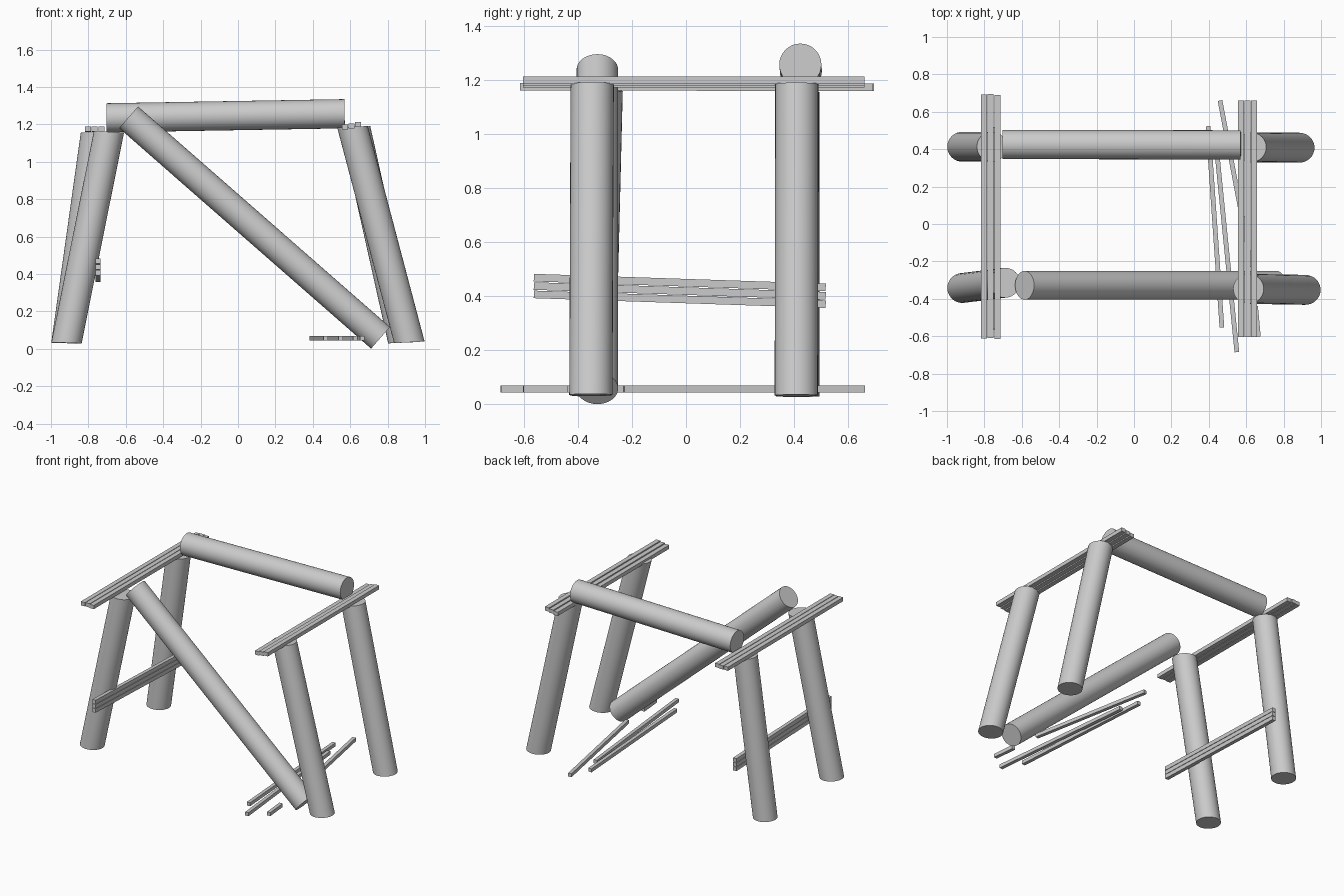
import bpy, bmesh
from mathutils import Vector
from math import cos, sin, tau

if "Cube" in bpy.data.objects:
    bpy.data.objects.remove(bpy.data.objects["Cube"])

Z = Vector((0, 0, 1))


def finish(name, bm, smooth):
    bmesh.ops.recalc_face_normals(bm, faces=bm.faces)
    mesh = bpy.data.meshes.new(name)
    bm.to_mesh(mesh)
    bm.free()
    ob = bpy.data.objects.new(name, mesh)
    bpy.context.collection.objects.link(ob)
    if smooth:
        bpy.ops.object.select_all(action='DESELECT')
        ob.select_set(True)
        bpy.context.view_layer.objects.active = ob
        bpy.ops.object.shade_smooth_by_angle()
    return ob


def pole(name, a, b, r, cap=None, sides=32):
    """Round pole from a to b; 'cap' is the normal of the saw cuts at its ends."""
    a, b = Vector(a), Vector(b)
    axis = (b - a).normalized()
    cap = axis if cap is None else cap.normalized()
    u = axis.orthogonal().normalized()
    v = axis.cross(u)
    bm = bmesh.new()
    rings = []
    for p in (a, b):
        ring = []
        for i in range(sides):
            o = (u * cos(tau * i / sides) + v * sin(tau * i / sides)) * r
            o -= axis * (o.dot(cap) / axis.dot(cap))
            ring.append(bm.verts.new(p + o))
        rings.append(ring)
    for i in range(sides):
        j = (i + 1) % sides
        bm.faces.new((rings[0][i], rings[0][j], rings[1][j], rings[1][i]))
    bm.faces.new(rings[0])
    bm.faces.new(rings[1])
    return finish(name, bm, True)


def slat(name, a, b, width, height):
    """Thin square-cut slat from a to b."""
    a, b = Vector(a), Vector(b)
    axis = (b - a).normalized()
    side = axis.cross(Z).normalized() * width / 2
    up = side.cross(axis).normalized() * height / 2
    bm = bmesh.new()
    ends = [[bm.verts.new(p + side * s + up * t)
             for s, t in ((-1, -1), (1, -1), (1, 1), (-1, 1))] for p in (a, b)]
    for i in range(4):
        j = (i + 1) % 4
        bm.faces.new((ends[0][i], ends[0][j], ends[1][j], ends[1][i]))
    bm.faces.new(ends[0])
    bm.faces.new(ends[1])
    return finish(name, bm, False)


# Four leaning legs, sawn nearly level at both ends
legs = {
    "front_left_leg": ((-0.917, -0.342, 0.032), (-0.69, -0.314, 1.16)),
    "back_left_leg": ((-0.918, 0.413, 0.03), (-0.76, 0.413, 1.155)),
    "front_right_leg": ((0.916, -0.352, 0.035), (0.612, -0.347, 1.187)),
    "back_right_leg": ((0.884, 0.408, 0.033), (0.626, 0.41, 1.187)),
}
for name, (a, b) in legs.items():
    axis = (Vector(b) - Vector(a)).normalized()
    pole(name, a, b, 0.08, Z * 0.8 + axis * 0.2)

# Back top log still in place, front log fallen at one end
pole("back_top_log", (-0.703, 0.425, 1.235), (0.57, 0.423, 1.257), 0.078)
pole("fallen_front_log", (-0.585, -0.328, 1.238), (0.762, -0.328, 0.059), 0.077)

# Cross slats lying on the left and right leg pairs
for i in range(3):
    x = -0.803 + 0.036 * i
    y = (0, 0.003, -0.002)[i]
    slat(f"left_top_slat_{i + 1}", (x, -0.612 + y, 1.175), (x, 0.693 + y, 1.173), 0.032, 0.027)
    x = 0.572 + 0.035 * i
    z = 1.186 + 0.0065 * i
    slat(f"right_top_slat_{i + 1}", (x, -0.603, z), (x, 0.66, z), 0.033, 0.027)

# Slats nailed across the inside of the left legs
for i in range(3):
    z = 0.469 - 0.031 * i
    slat(f"left_brace_slat_{i + 1}", (-0.749, -0.563, z), (-0.749, 0.517, z - 0.036), 0.026, 0.028)

# Loose slats on the floor, one of them broken
floor = {
    "loose_slat_1": ((0.47, -0.553), (0.396, 0.523)),
    "loose_slat_2": ((0.55, -0.685), (0.442, 0.396)),
    "broken_slat_long": ((0.628, -0.23), (0.46, 0.66)),
    "broken_slat_short": ((0.665, -0.602), (0.65, -0.44)),
}
for name, (a, b) in floor.items():
    slat(name, (*a, 0.057), (*b, 0.057), 0.025, 0.025)
